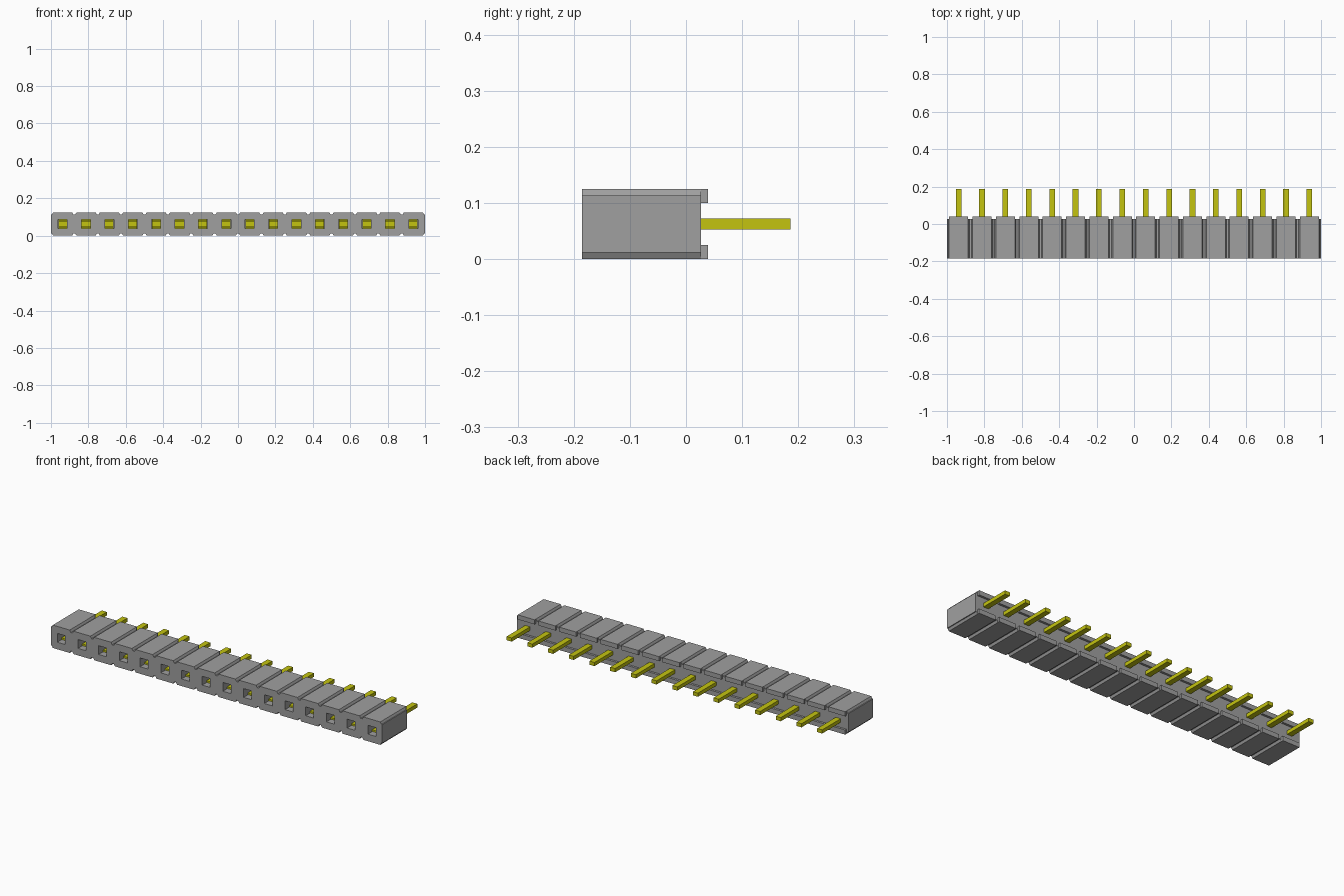
import bpy, bmesh

cube = bpy.data.objects.get("Cube")
if cube:
    bpy.data.objects.remove(cube, do_unlink=True)

COUNT, PITCH, ZC = 16, 0.125, 0.0625
FRONT, BACK, LIP_BACK, PIN_END = -0.185, 0.027, 0.039, 0.186
HOLE, HOLE_END = 0.024, -0.04


def material(name, colour):
    m = bpy.data.materials.new(name)
    m.use_nodes = True
    m.diffuse_color = colour
    m.node_tree.nodes["Principled BSDF"].inputs["Base Color"].default_value = colour
    return m


grey = material("grey plastic", (0.35, 0.35, 0.35, 1))
yellow = material("yellow metal", (0.55, 0.55, 0.005, 1))


def finish(bm, name, mat):
    bmesh.ops.remove_doubles(bm, verts=bm.verts, dist=0.0002)
    bmesh.ops.recalc_face_normals(bm, faces=bm.faces)
    me = bpy.data.meshes.new(name)
    bm.to_mesh(me)
    bm.free()
    me.materials.append(mat)
    ob = bpy.data.objects.new(name, me)
    bpy.context.collection.objects.link(ob)


def box(bm, x0, x1, y0, y1, z0, z1):
    v = bmesh.ops.create_cube(bm, size=1)["verts"]
    for p in v:
        p.co = ((x0 + x1) / 2 + p.co.x * (x1 - x0),
                (y0 + y1) / 2 + p.co.y * (y1 - y0),
                (z0 + z1) / 2 + p.co.z * (z1 - z0))


centres = [(i - (COUNT - 1) / 2) * PITCH for i in range(COUNT)]

# Housing: one notched cell with a square socket, repeated along the strip
upper = [(-0.0625, 0.0505), (-0.0575, 0.0505), (-0.051, 0.0625),
         (0.051, 0.0625), (0.0575, 0.0505), (0.0625, 0.0505)]
outline = upper + [(-x, -z) for x, z in upper]
socket = [(-HOLE, HOLE), (HOLE, HOLE), (HOLE, -HOLE), (-HOLE, -HOLE)]
bm = bmesh.new()
for cx in centres:
    def ring(points, y):
        return [bm.verts.new((cx + x, y, ZC + z)) for x, z in points]

    f, b = ring(outline, FRONT), ring(outline, BACK)
    h, e = ring(socket, FRONT), ring(socket, HOLE_END)
    # Front face around the socket
    bm.faces.new(f[:6] + [h[1], h[0]])
    bm.faces.new([f[5], f[6], h[2], h[1]])
    bm.faces.new(f[6:] + [h[3], h[2]])
    bm.faces.new([f[11], f[0], h[0], h[3]])
    # Back face, socket floor and socket walls
    bm.faces.new(b)
    bm.faces.new(e)
    for i in range(4):
        j = (i + 1) % 4
        bm.faces.new([h[i], h[j], e[j], e[i]])
    # Outer walls, with end caps only on the first and last cells
    for i in range(12):
        if (i == 5 and cx != centres[-1]) or (i == 11 and cx != centres[0]):
            continue
        j = (i + 1) % 12
        bm.faces.new([f[i], f[j], b[j], b[i]])
finish(bm, "housing", grey)

# Standoff lips along the top and bottom of the back
bm = bmesh.new()
for cx in centres:
    for z0 in (0, 0.1):
        box(bm, cx - 0.051, cx + 0.051, BACK, LIP_BACK, z0, z0 + 0.025)
finish(bm, "back_lips", grey)

# Solder pins
bm = bmesh.new()
for cx in centres:
    box(bm, cx - 0.015, cx + 0.015, BACK - 0.005, PIN_END, 0.0525, 0.0725)
finish(bm, "pins", yellow)

# Contacts in the sockets: two spring leaves joined by a back plate
bm = bmesh.new()
for cx in centres:
    w = HOLE - 0.001
    for s in (-1, 1):
        z = sorted((ZC + s * 0.013, ZC + s * 0.022))
        box(bm, cx - w, cx + w, FRONT + 0.035, HOLE_END - 0.01, *z)
    box(bm, cx - w, cx + w, HOLE_END - 0.01, HOLE_END - 0.001, ZC - w, ZC + w)
finish(bm, "contacts", yellow)
